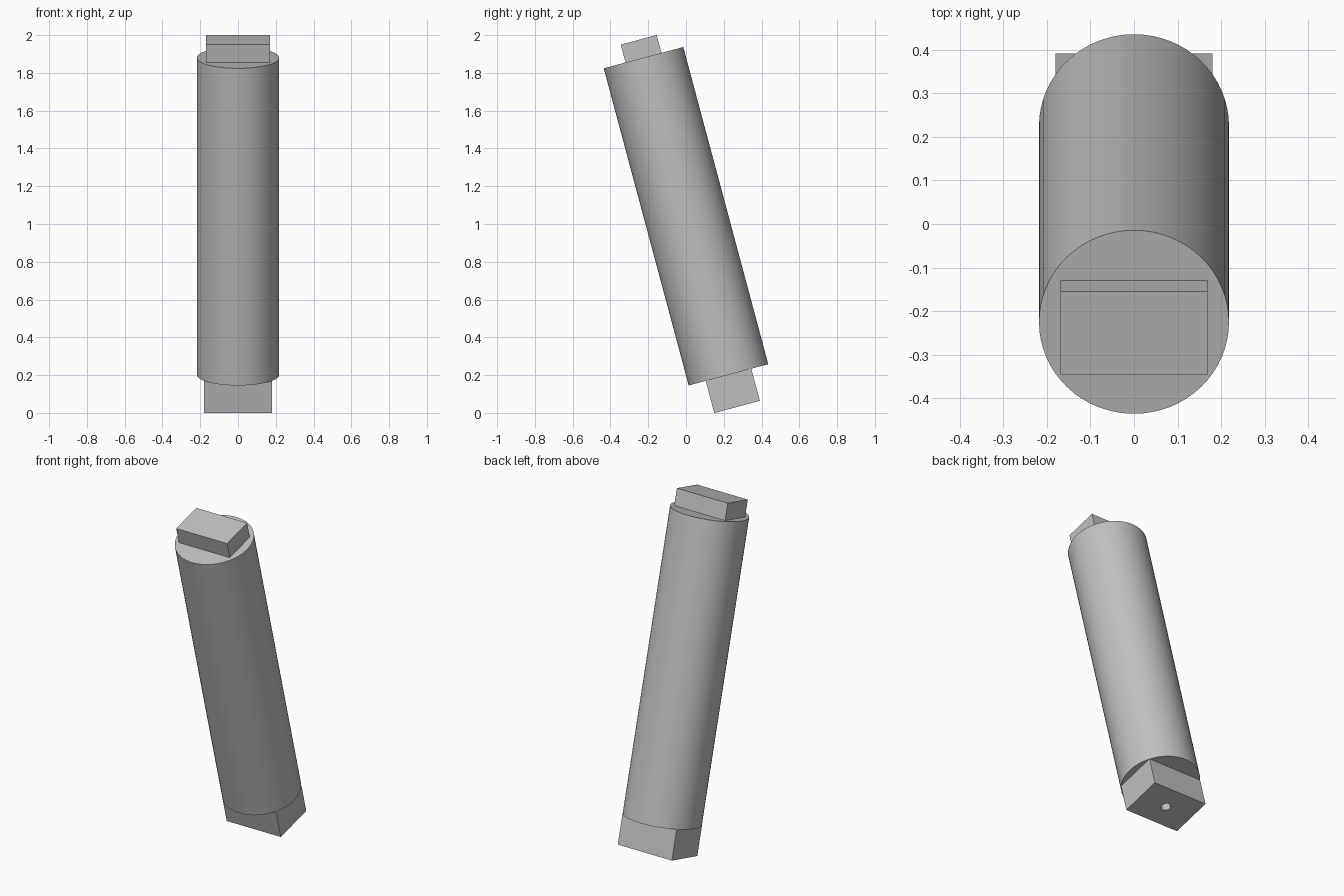
import bpy
import math
from mathutils import Matrix

cube = bpy.data.objects.get("Cube")
if cube:
    bpy.data.objects.remove(cube, do_unlink=True)

# One plain grey for every part
grey = bpy.data.materials.new("plain grey")
grey.use_nodes = True
GREY = (0.53, 0.53, 0.53, 1)
grey.diffuse_color = GREY
grey.node_tree.nodes["Principled BSDF"].inputs["Base Color"].default_value = GREY

# The whole model leans forward along one tilted axis
LEAN = Matrix.Translation((0, 0, 1.041)) @ Matrix.Rotation(math.radians(15), 4, 'X')
HALF = 0.869          # half the length of the barrel
FOOT = 0.176          # height of the foot block
TAB = 0.098           # height of the top tab


def finish(name, along):
    obj = bpy.context.object
    obj.name = name
    obj.data.materials.append(grey)
    obj.matrix_world = LEAN @ Matrix.Translation((0, 0, along))
    return obj


def block(name, width, depth, height, along):
    bpy.ops.mesh.primitive_cube_add(size=1)
    bpy.context.object.data.transform(Matrix.Diagonal((width, depth, height, 1)))
    return finish(name, along)


def rod(name, radius, length, along, sides):
    bpy.ops.mesh.primitive_cylinder_add(vertices=sides, radius=radius, depth=length)
    obj = finish(name, along)
    bpy.ops.object.shade_smooth_by_angle(angle=math.radians(30))
    return obj


# Round barrel with a flat tab on top and a square foot below
rod("barrel", 0.218, 2 * HALF, 0, 64)
block("top_tab", 0.338, 0.197, TAB, HALF + TAB / 2)
foot = block("foot_block", 0.36, 0.25, FOOT, -HALF - FOOT / 2)

# Small blind hole in the underside of the foot
cutter = rod("hole_cutter", 0.027, 0.3, -HALF - FOOT, 16)
cutter.hide_render = True
bpy.context.view_layer.update()
hole = foot.modifiers.new("hole", 'BOOLEAN')
hole.operation = 'DIFFERENCE'
hole.solver = 'EXACT'
hole.object = cutter
bpy.ops.object.select_all(action='DESELECT')
bpy.context.view_layer.objects.active = foot
foot.select_set(True)
bpy.ops.object.modifier_apply(modifier=hole.name)
bpy.data.objects.remove(cutter, do_unlink=True)
bpy.ops.object.shade_smooth_by_angle(angle=math.radians(30))
